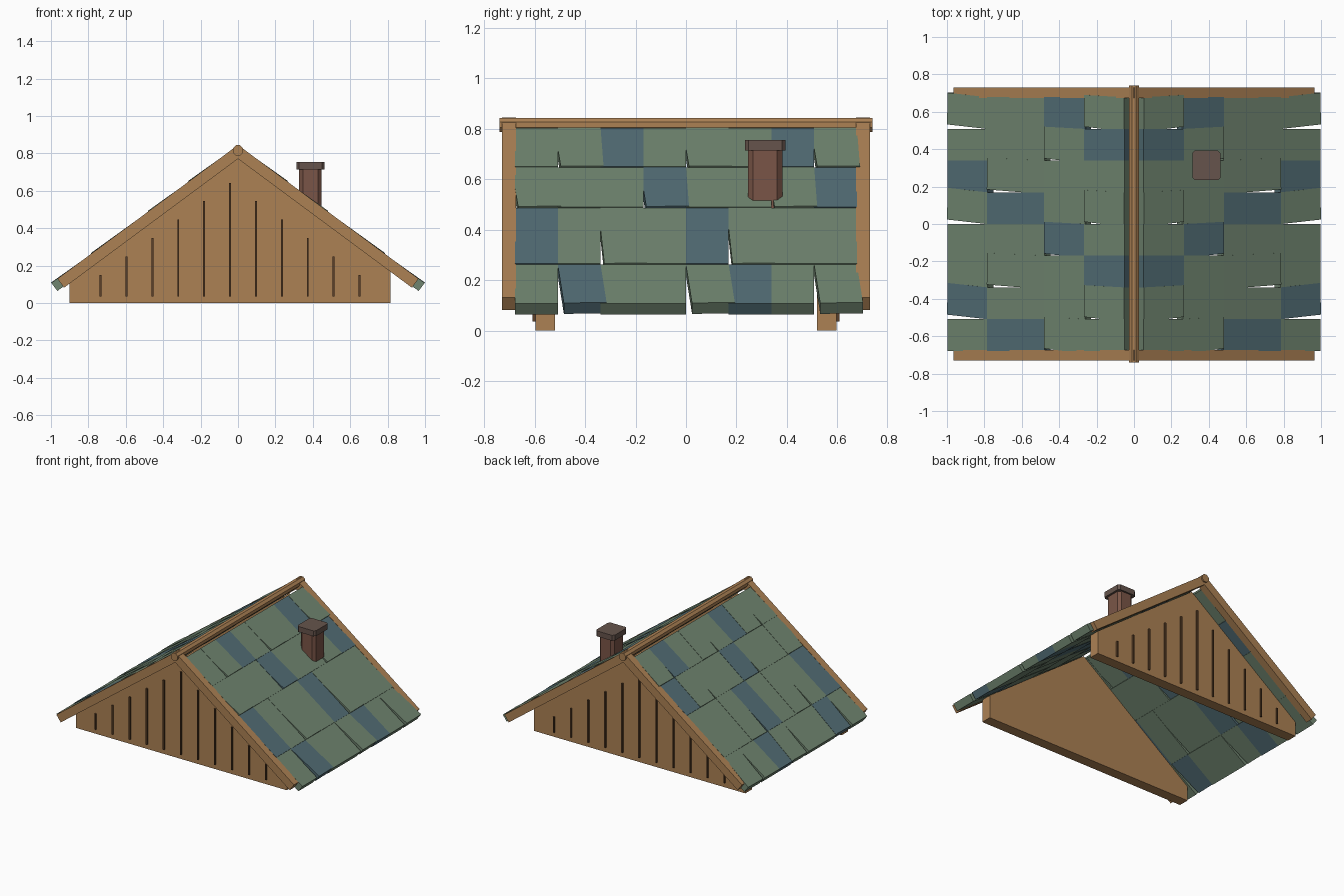
import bpy
import bmesh
import math
from mathutils import Vector

if "Cube" in bpy.data.objects:
    bpy.data.objects.remove(bpy.data.objects["Cube"], do_unlink=True)


def material(name, rgb):
    """Flat material from 0-255 display values."""
    lin = [((c / 255 + 0.055) / 1.055) ** 2.4 for c in rgb] + [1.0]
    m = bpy.data.materials.new(name)
    m.use_nodes = True
    m.diffuse_color = lin
    m.node_tree.nodes["Principled BSDF"].inputs["Base Color"].default_value = lin
    return m


WOOD = material("warm wood", (172, 129, 84))
GROOVE = material("dark wood", (92, 64, 40))
GREEN = material("green shingle", (112, 133, 112))
BLUE = material("blue shingle", (82, 109, 117))
BRICK = material("chimney brown", (122, 85, 71))
CAP = material("cap brown", (102, 84, 76))

RIDGE_Z, SLOPE = 0.845, 0.741
ANGLE = math.atan(SLOPE)


def finish(name, bm, mats):
    bmesh.ops.recalc_face_normals(bm, faces=bm.faces)
    me = bpy.data.meshes.new(name)
    bm.to_mesh(me)
    bm.free()
    for m in mats:
        me.materials.append(m)
    ob = bpy.data.objects.new(name, me)
    bpy.context.collection.objects.link(ob)
    return ob


def add_prism(bm, near, far, index=0):
    """Solid between two matching loops of points."""
    a = [bm.verts.new(p) for p in near]
    b = [bm.verts.new(p) for p in far]
    faces = [bm.faces.new(a), bm.faces.new(b[::-1])]
    for i in range(len(a)):
        j = (i + 1) % len(a)
        faces.append(bm.faces.new((a[i], b[i], b[j], a[j])))
    for f in faces:
        f.material_index = index


def extrude_y(bm, profile, y0, y1):
    add_prism(bm, [(x, y0, z) for x, z in profile], [(x, y1, z) for x, z in profile])


def roof_point(side, x, y, depth):
    """Point on the roof plane, sunk by depth along its normal."""
    return Vector((side * (x - depth * math.sin(ANGLE)), y,
                   RIDGE_Z - SLOPE * x - depth * math.cos(ANGLE)))


# Shingles: four rows of eight per side, some skewed to open cracks
edges = [0.997, 0.785, 0.48, 0.265, 0.053]
crack_start = [1.0, 0.62, 0.47, 0.46]
skew = [0.024, 0.015, 0.012, 0.012]
blue_column = [1, 0, 3, 2]
COLS, HALF = 8, 0.678
width = 2 * HALF / COLS
for side, label in ((1, "left"), (-1, "right")):
    bm = bmesh.new()
    for r in range(4):
        low, high = edges[r], edges[r + 1]
        for c in range(COLS):
            y0 = -HALF + c * width
            y1 = y0 + width
            turned = c % 3 == (r + 1) % 3
            sh = skew[r] if turned else 0
            lift = 0.002 if turned else 0
            mid = low + (high - low) * crack_start[r] * 0.98
            outline = [(high, y0), (mid, y0), (low, y0 + sh),
                       (low - sh * 0.1, y1 + sh), (high, y1)]
            top, bottom = [], []
            for x, y in outline:
                d = 0.003 - 0.005 * (x - high) / (low - high) - lift
                top.append(roof_point(side, x, y, d))
                bottom.append(roof_point(side, x, y, d + 0.054))
            add_prism(bm, top, bottom, 1 if c % 4 == blue_column[r] else 0)
    finish(label + "_shingles", bm, [GREEN, BLUE])

# Bargeboards along both gable ends
right_half = [(0, RIDGE_Z), (0.965, 0.13), (0.93, 0.082), (0, 0.771)]
for y, label in ((-0.702, "front"), (0.702, "back")):
    bm = bmesh.new()
    for s in (1, -1):
        extrude_y(bm, [(s * x, z) for x, z in right_half], y - 0.027, y + 0.027)
    finish(label + "_bargeboard", bm, [WOOD])

# Ridge beam
bm = bmesh.new()
ring = [(0.03 * math.cos(math.tau * (i + 0.5) / 8),
         0.816 + 0.03 * math.sin(math.tau * (i + 0.5) / 8)) for i in range(8)]
extrude_y(bm, ring, -0.74, 0.74)
finish("ridge_beam", bm, [WOOD])

# Gable walls with thin battens on the outer face
LEFT, RIGHT = -0.90, 0.815
centre = (LEFT + RIGHT) / 2


def under_roof(x):
    return 0.774 - SLOPE * abs(x)


wall = [(LEFT, 0), (RIGHT, 0), (RIGHT, under_roof(RIGHT)), (0, under_roof(0)),
        (LEFT, under_roof(LEFT))]
for s, label in ((-1, "front"), (1, "back")):
    bm = bmesh.new()
    extrude_y(bm, wall, s * 0.52, s * 0.597)
    finish(label + "_gable_wall", bm, [WOOD])
    bm = bmesh.new()
    for i in range(-5, 6):
        x = centre + i * 0.1385
        top = 0.643 - 0.0985 * abs(i)
        strip = [(x - 0.005, 0.035), (x + 0.005, 0.035), (x + 0.005, top), (x - 0.005, top)]
        extrude_y(bm, strip, s * 0.59, s * 0.608)
    finish(label + "_gable_battens", bm, [GROOVE])


# Chimney: chamfered shaft and cap
def chamfered_block(name, centre_xy, size, z0, z1, cut, mat):
    cx, cy = centre_xy
    hx, hy = size[0] / 2, size[1] / 2
    loop = []
    for sx, sy in ((1, 1), (-1, 1), (-1, -1), (1, -1)):
        pair = [(cx + sx * hx, cy + sy * (hy - cut)), (cx + sx * (hx - cut), cy + sy * hy)]
        loop += pair if sx * sy > 0 else pair[::-1]
    bm = bmesh.new()
    add_prism(bm, [(x, y, z0) for x, y in loop], [(x, y, z1) for x, y in loop])
    finish(name, bm, [mat])


chamfered_block("chimney_shaft", (0.387, 0.314), (0.12, 0.136), 0.48, 0.72, 0.02, BRICK)
chamfered_block("chimney_cap", (0.387, 0.314), (0.15, 0.16), 0.715, 0.755, 0.014, CAP)
